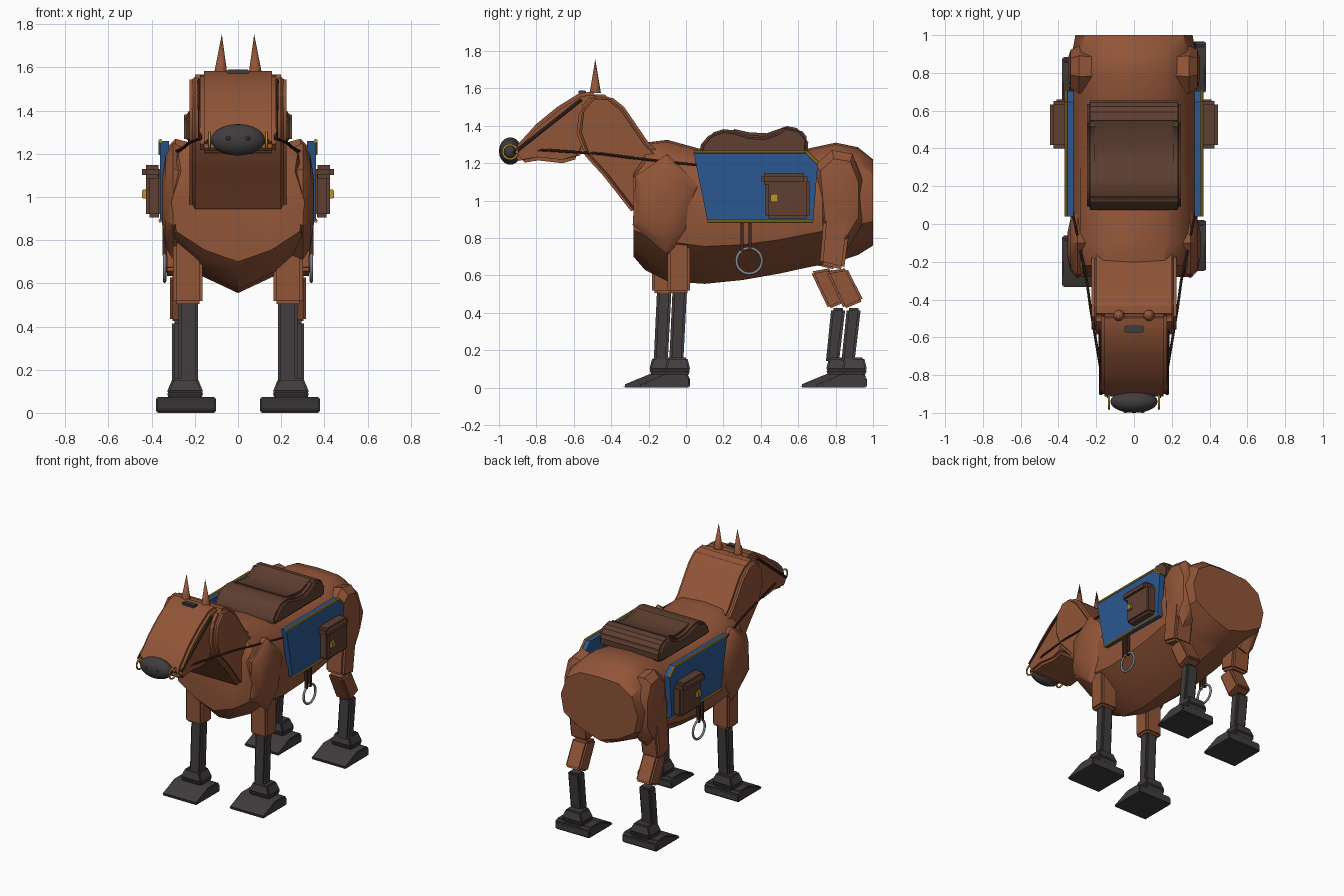
import bpy, bmesh, math
from mathutils import Vector

if "Cube" in bpy.data.objects:
    bpy.data.objects.remove(bpy.data.objects["Cube"])


def material(name, r, g, b):
    m = bpy.data.materials.new(name)
    m.diffuse_color = (r, g, b, 1)
    m.use_nodes = True
    m.node_tree.nodes["Principled BSDF"].inputs["Base Color"].default_value = m.diffuse_color
    return m


COAT = material("chestnut coat", 0.285, 0.09, 0.04)
LEATHER = material("saddle leather", 0.115, 0.05, 0.031)
STRAP = material("dark strap", 0.055, 0.023, 0.015)
DARK = material("charcoal", 0.053, 0.046, 0.047)
BLUE = material("blue cloth", 0.024, 0.098, 0.28)
GOLD = material("brass", 0.5, 0.29, 0.03)
STEEL = material("steel", 0.23, 0.25, 0.27)


def finish(name, bm, mat, bevel=0.0, segs=2, angle=30):
    bmesh.ops.recalc_face_normals(bm, faces=bm.faces)
    if bevel:
        edges = [e for e in bm.edges if e.calc_face_angle(0) > 0.5]
        bmesh.ops.bevel(bm, geom=edges, offset=bevel, segments=segs,
                        affect='EDGES', clamp_overlap=True)
    me = bpy.data.meshes.new(name)
    bm.to_mesh(me)
    bm.free()
    me.materials.append(mat)
    ob = bpy.data.objects.new(name, me)
    bpy.context.collection.objects.link(ob)
    bpy.ops.object.select_all(action='DESELECT')
    ob.select_set(True)
    bpy.context.view_layer.objects.active = ob
    bpy.ops.object.shade_smooth_by_angle(angle=math.radians(angle))
    return ob


def loft(name, rings, mat, bevel=0.0, segs=2, angle=30):
    """Skin a list of equal-length rings and cap both ends."""
    bm = bmesh.new()
    vs = [[bm.verts.new(p) for p in r] for r in rings]
    n = len(vs[0])
    for a, b in zip(vs, vs[1:]):
        for i in range(n):
            bm.faces.new((a[i], a[(i + 1) % n], b[(i + 1) % n], b[i]))
    bm.faces.new(vs[0])
    bm.faces.new(vs[-1])
    return finish(name, bm, mat, bevel, segs, angle)


def prism(name, profile, x0, x1, mat, bevel=0.012, segs=2):
    """Side (y, z) profile extruded across x."""
    return loft(name, [[(x, y, z) for y, z in profile] for x in (x0, x1)], mat, bevel, segs)


def rect(y0, y1, z0, z1):
    return [(y0, z0), (y1, z0), (y1, z1), (y0, z1)]


def rod(name, a, b, r, mat, r2=None, sides=8):
    a, b = Vector(a), Vector(b)
    bm = bmesh.new()
    bmesh.ops.create_cone(bm, cap_ends=True, segments=sides, radius1=r,
                          radius2=r if r2 is None else r2, depth=(b - a).length)
    q = (b - a).to_track_quat('Z', 'Y')
    for v in bm.verts:
        v.co = q @ v.co + (a + b) / 2
    return finish(name, bm, mat)


def ring(name, c, R, r, mat):
    bpy.ops.mesh.primitive_torus_add(location=c, rotation=(0, math.pi / 2, 0), major_radius=R,
                                     minor_radius=r, major_segments=28, minor_segments=8)
    ob = bpy.context.object
    ob.name = name
    ob.data.materials.append(mat)
    bpy.ops.object.shade_smooth()


def ball(name, c, s, mat):
    bpy.ops.mesh.primitive_uv_sphere_add(segments=24, ring_count=12, radius=1, location=c)
    ob = bpy.context.object
    ob.name = name
    ob.scale = s
    ob.data.materials.append(mat)
    bpy.ops.object.shade_smooth()


def dome(name, outline, s, levels):
    """Muscle bulge: outline shrinking towards its middle as x grows."""
    cy = sum(p[0] for p in outline) / len(outline)
    cz = sum(p[1] for p in outline) / len(outline)
    loft(name, [[(s * x, cy + (y - cy) * k, cz + (z - cz) * k) for y, z in outline]
                for x, k in levels], COAT, angle=35)


# Barrel: station y, half width, top, bottom
half = [(0, 1), (0.5, 0.985), (0.85, 0.84), (1, 0.55), (0.92, 0.28), (0.5, 0.11), (0, 0)]
section = half + [(-x, z) for x, z in half[-2:0:-1]]
stations = [(-0.28, 0.31, 1.20, 0.70), (-0.22, 0.325, 1.31, 0.63), (-0.1, 0.335, 1.325, 0.57),
            (0.1, 0.335, 1.27, 0.555), (0.3, 0.335, 1.25, 0.575), (0.5, 0.335, 1.255, 0.61),
            (0.66, 0.335, 1.28, 0.645), (0.8, 0.33, 1.31, 0.67), (0.92, 0.325, 1.285, 0.71),
            (1.0, 0.31, 1.22, 0.76)]
loft("body", [[(w * x, y, b + (t - b) * z) for x, z in section] for y, w, t, b in stations],
     COAT, angle=38)

# Neck and head
prism("neck", [(-0.28, 0.925), (-0.44, 1.13), (-0.54, 1.24), (-0.585, 1.36), (-0.57, 1.49),
               (-0.5, 1.57), (-0.41, 1.565), (-0.33, 1.5), (-0.2, 1.31), (-0.08, 1.2), (-0.1, 0.95)],
      -0.225, 0.225, COAT, 0.025, 3)
prism("head", [(-0.92, 1.24), (-0.9, 1.3), (-0.8, 1.41), (-0.69, 1.5), (-0.57, 1.575), (-0.48, 1.585),
               (-0.45, 1.52), (-0.53, 1.31), (-0.575, 1.225), (-0.66, 1.2), (-0.79, 1.215), (-0.88, 1.2)],
      -0.175, 0.175, COAT, 0.018, 2)
ball("nose", (0, -0.94, 1.265), (0.125, 0.06, 0.073), DARK)
prism("poll_plate", rect(-0.575, -0.535, 1.565, 1.59), -0.05, 0.05, DARK, 0.004)

# Saddle with raised pommel and cantle, plus seat pad
prism("saddle", [(0.07, 1.25), (0.08, 1.3), (0.13, 1.36), (0.2, 1.382), (0.26, 1.375), (0.34, 1.35),
                 (0.42, 1.345), (0.49, 1.37), (0.53, 1.4), (0.61, 1.385), (0.655, 1.33), (0.65, 1.25)],
      -0.25, 0.25, LEATHER, 0.018, 3)
prism("seat_pad", [(0.25, 1.35), (0.25, 1.384), (0.34, 1.365), (0.43, 1.36), (0.55, 1.402),
                   (0.55, 1.36), (0.4, 1.32)], -0.21, 0.21, LEATHER, 0.006)

cloth = [(0.04, 1.26), (0.645, 1.26), (0.705, 1.2), (0.68, 0.89), (0.115, 0.89)]

for side, s in (("right", 1), ("left", -1)):
    d = 0 if s == 1 else -0.083     # left legs stand slightly further forward

    # Ears, nostrils, bit rings and bridle straps
    rod(side + "_ear", (s * 0.08, -0.485, 1.575), (s * 0.075, -0.485, 1.755), 0.03, COAT, 0.0, 12)
    ball(side + "_nostril", (s * 0.045, -0.992, 1.272), (0.012, 0.008, 0.01), STRAP)
    ring(side + "_bit_ring", (s * 0.132, -0.94, 1.26), 0.038, 0.006, GOLD)
    rod(side + "_cheek_strap", (s * 0.175, -0.9, 1.27), (s * 0.18, -0.56, 1.54), 0.009, STRAP)
    reins = [(0.135, -0.92, 1.26), (0.18, -0.75, 1.27), (0.23, -0.45, 1.25),
             (0.25, -0.3, 1.23), (0.325, 0.06, 1.19)]
    for i, (a, b) in enumerate(zip(reins, reins[1:])):
        rod(f"{side}_rein_{i}", (s * a[0], *a[1:]), (s * b[0], *b[1:]), 0.007, STRAP)

    # Shoulder and haunch muscles
    dome(side + "_shoulder", [(-0.1, 1.25), (-0.27, 1.13), (-0.285, 0.87), (-0.1, 0.71),
                              (0.01, 0.83), (0.07, 1.08)], s,
         [(0.24, 0.9), (0.30, 1.0), (0.335, 0.8), (0.353, 0.35)])
    dome(side + "_haunch", [(0.69, 1.19), (0.78, 1.27), (0.89, 1.25), (0.945, 1.11), (0.945, 0.88),
                            (0.86, 0.74), (0.72, 0.85)], s,
         [(0.22, 0.92), (0.29, 1.0), (0.335, 0.8), (0.35, 0.4)])

    # Front leg
    prism(side + "_front_upper_leg", rect(-0.1 + d, 0.022 + d, 0.505, 0.8),
          s * 0.165, s * 0.3, COAT, 0.014)
    prism(side + "_front_lower_leg", [(-0.09 + d, 0.13), (-0.015 + d, 0.13), (0.005 + d, 0.52),
                                      (-0.072 + d, 0.52)], s * 0.185, s * 0.275, DARK, 0.012)
    # Hind leg
    prism(side + "_thigh", [(0.715 + d / 2, 0.66), (0.845 + d / 2, 0.63), (0.9 + d / 2, 1.05),
                            (0.75 + d / 2, 1.08)], s * 0.2, s * 0.345, COAT, 0.016)
    prism(side + "_gaskin", [(0.75 + d, 0.62), (0.86 + d, 0.64), (0.95 + d, 0.465),
                             (0.845 + d, 0.42)], s * 0.195, s * 0.315, COAT, 0.012)
    prism(side + "_hind_lower_leg", [(0.83 + d, 0.13), (0.9 + d, 0.13), (0.935 + d, 0.425),
                                     (0.86 + d, 0.425)], s * 0.21, s * 0.305, DARK, 0.012)
    # Fetlocks and hooves
    for end, y in (("front", d), ("hind", 0.945 + d)):
        loft(f"{side}_{end}_fetlock",
             [[(s * (0.245 + i * w), y - 0.045 + j * l, z) for i, j in
               ((-1, -1), (1, -1), (1, 1), (-1, 1))]
              for z, w, l in ((0.05, 0.07, 0.05), (0.095, 0.085, 0.068), (0.16, 0.058, 0.052))],
             DARK, 0.008)
        prism(f"{side}_{end}_hoof", [(y - 0.25, 0), (y + 0.022, 0), (y + 0.022, 0.055), (y, 0.073),
                                     (y - 0.11, 0.073), (y - 0.25, 0.015)],
              s * 0.102, s * 0.381, DARK, 0.01)

    # Side cloth with brass trim
    prism(side + "_side_cloth", cloth, s * 0.32, s * 0.362, BLUE, 0)
    for i, (a, b) in enumerate(((0, 1), (1, 2), (3, 4))):
        rod(f"{side}_cloth_trim_{i}", (s * 0.36, *cloth[a]), (s * 0.36, *cloth[b]), 0.009, GOLD)

    # Saddle bag
    prism(side + "_bag", rect(0.425, 0.66, 0.905, 1.12), s * 0.35, s * 0.427, LEATHER, 0.016)
    prism(side + "_bag_flap", rect(0.4, 0.65, 1.085, 1.148), s * 0.35, s * 0.445, LEATHER, 0.018)
    prism(side + "_buckle", rect(0.452, 0.492, 0.992, 1.035), s * 0.42, s * 0.445, GOLD, 0.004)

    # Stirrup straps and ring
    for i, y in enumerate((0.3, 0.342)):
        prism(f"{side}_stirrup_strap_{i}", rect(y - 0.008, y + 0.008, 0.73, 0.9),
              s * 0.33, s * 0.35, STRAP, 0)
    ring(side + "_stirrup_ring", (s * 0.34, 0.338, 0.678), 0.068, 0.008, STEEL)
